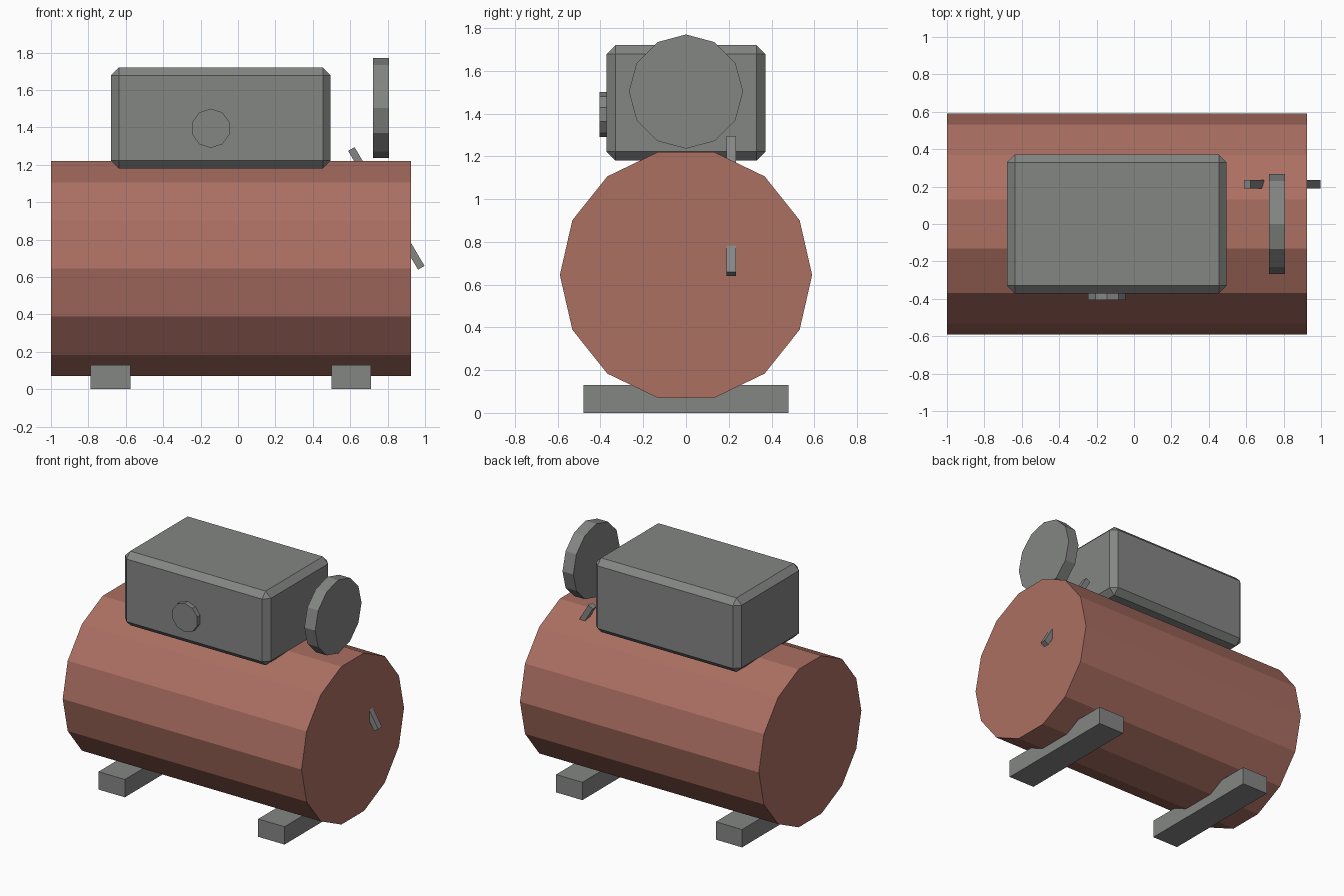
import bpy
from math import pi, radians

cube = bpy.data.objects.get("Cube")
if cube:
    bpy.data.objects.remove(cube, do_unlink=True)


def make_material(name, color):
    mat = bpy.data.materials.new(name)
    mat.use_nodes = True
    mat.diffuse_color = color
    mat.node_tree.nodes["Principled BSDF"].inputs["Base Color"].default_value = color
    return mat


red = make_material("rust_red", (0.41, 0.16, 0.122, 1))
grey = make_material("machine_grey", (0.23, 0.238, 0.23, 1))


def finish(name, mat):
    obj = bpy.context.object
    obj.name = name
    obj.data.materials.append(mat)
    return obj


def box(name, center, size, mat, tilt=0):
    bpy.ops.mesh.primitive_cube_add(size=1, location=center)
    obj = finish(name, mat)
    obj.scale = size
    bpy.ops.object.transform_apply(location=False, rotation=False, scale=True)
    obj.rotation_euler.y = tilt
    return obj


def disc(name, sides, radius, depth, center, rotation, mat):
    bpy.ops.mesh.primitive_cylinder_add(vertices=sides, radius=radius, depth=depth,
                                        location=center, rotation=rotation)
    return finish(name, mat)


# Horizontal air tank, flat face on top
disc("tank", 14, 0.59, 1.925, (-0.0375, 0, 0.645), (0, pi / 2, 0), red)

# Chamfered motor housing
housing = box("motor_housing", (-0.092, 0, 1.45), (1.175, 0.744, 0.54), grey)
bevel = housing.modifiers.new("chamfer", 'BEVEL')
bevel.width = 0.042
bevel.segments = 1

# Flywheel beside the housing and round knob on its front, each with a corner at the top
wheel = disc("flywheel", 12, 0.267, 0.087, (0.765, 0, 1.503), (0, pi / 2, 0), grey)
knob = disc("front_knob", 10, 0.105, 0.06, (-0.145, -0.375, 1.395), (pi / 2, 0, 0), grey)

# Slanted rod passing through the end of the tank
box("slanted_rod", (0.793, 0.212, 0.967), (0.04, 0.044, 0.737), grey, radians(-30.5))

# Cross feet
for name, x in (("left_foot", 0.605), ("right_foot", -0.682)):
    box(name, (x, 0, 0.065), (0.212, 0.96, 0.13), grey)
